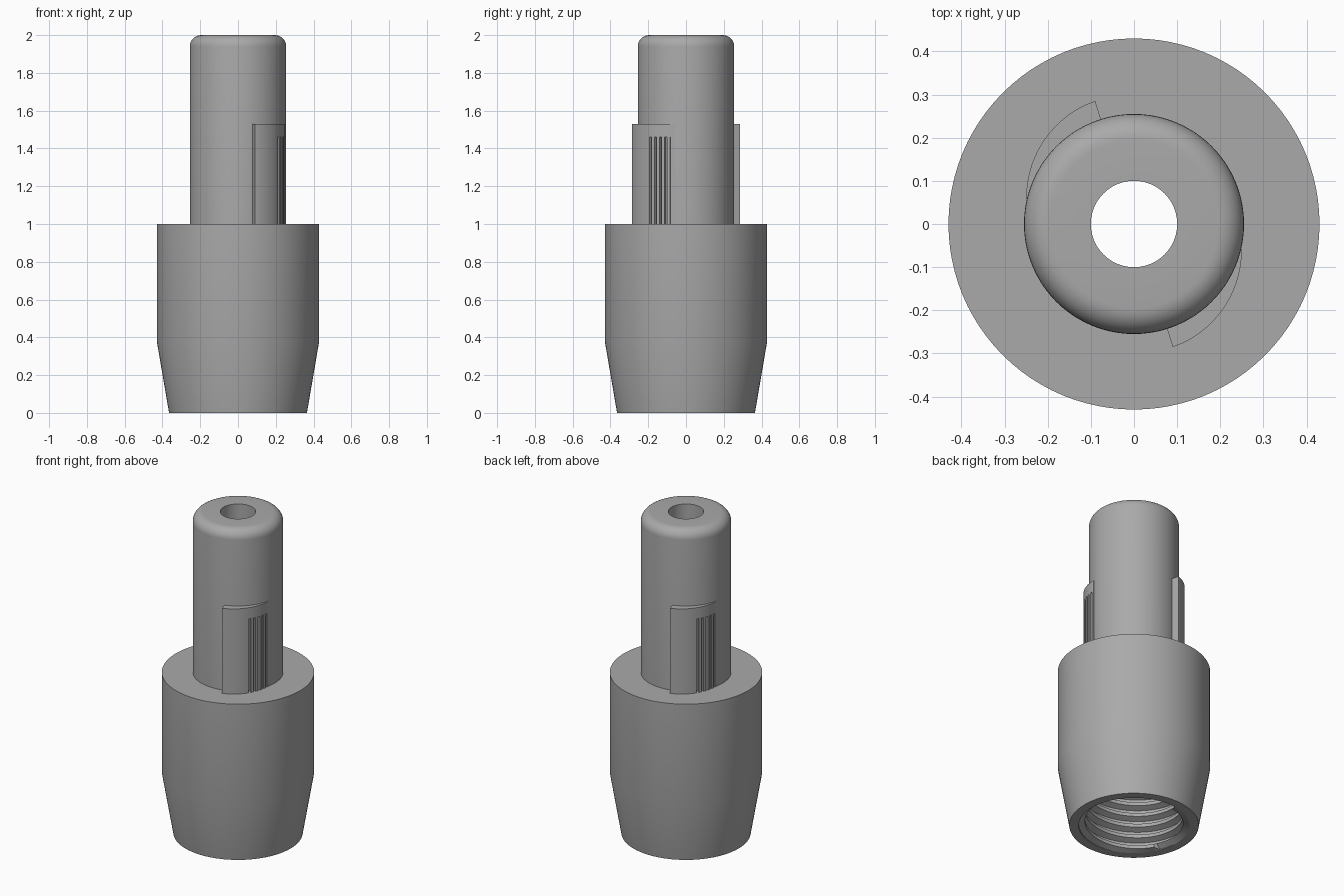
import bpy, bmesh, math
from mathutils import Vector

cube = bpy.data.objects.get("Cube")
if cube:
    bpy.data.objects.remove(cube, do_unlink=True)

grey = bpy.data.materials.new("satin grey")
grey.use_nodes = True
COLOUR = (0.4, 0.4, 0.4, 1)
grey.diffuse_color = COLOUR
grey.node_tree.nodes["Principled BSDF"].inputs["Base Color"].default_value = COLOUR

SEG = 96
TURN = 2 * math.pi
BORE_R, BORE_TOP, HOLE_R = 0.312, 0.8, 0.1
STEM_R, FILLET = 0.255, 0.06


def make_object(name, bm, angle=30):
    bmesh.ops.remove_doubles(bm, verts=bm.verts, dist=1e-5)
    mesh = bpy.data.meshes.new(name)
    bm.to_mesh(mesh)
    bm.free()
    mesh.materials.append(grey)
    obj = bpy.data.objects.new(name, mesh)
    bpy.context.collection.objects.link(obj)
    bpy.ops.object.select_all(action="DESELECT")
    obj.select_set(True)
    bpy.context.view_layer.objects.active = obj
    bpy.ops.object.shade_smooth_by_angle(angle=math.radians(angle))
    return obj


def skin(rows):
    """Closed rings of points, joined one to the next with quads."""
    bm = bmesh.new()
    rings = [[bm.verts.new(p) for p in row] for row in rows]
    for a, b in zip(rings, rings[1:]):
        for i in range(SEG):
            j = (i + 1) % SEG
            bm.faces.new((a[i], a[j], b[j], b[i]))
    return bm


def polar(r, t, z):
    return Vector((r * math.cos(t), r * math.sin(t), z))


# Turned body: tapered collar, stem with rounded top, and through hole
fillet = [(STEM_R - FILLET + FILLET * math.cos(a), 2 - FILLET + FILLET * math.sin(a))
          for a in (math.pi / 2 * k / 8 for k in range(9))]
profile = [(BORE_R, 0), (0.365, 0), (0.43, 0.38), (0.43, 1), (STEM_R, 1),
           *fillet, (HOLE_R, 2), (HOLE_R, BORE_TOP), (BORE_R, BORE_TOP)]
make_object("body", skin([[polar(r, TURN * i / SEG, z) for i in range(SEG)]
                          for r, z in profile]))

# Internal screw thread, a wall whose radius follows a helix
PITCH, DEPTH = 0.07, 0.035
thread_steps = [(0, 0), (0.3, 0), (0.5, DEPTH), (0.8, DEPTH)]
bm = bmesh.new()
columns = []
for i in range(SEG + 1):
    column = []
    for turn in range(-1, int(BORE_TOP / PITCH) + 2):
        for part, depth in thread_steps:
            z = (turn + part + i / SEG) * PITCH
            inside = 0.005 < z < BORE_TOP - 0.005
            z = min(max(z, 0), BORE_TOP)
            column.append(bm.verts.new(polar(BORE_R - depth * inside, TURN * i / SEG, z)))
    columns.append(column)
for a, b in zip(columns, columns[1:]):
    for k in range(len(a) - 1):
        bm.faces.new((a[k], a[k + 1], b[k + 1], b[k]))
bmesh.ops.dissolve_degenerate(bm, dist=1e-5, edges=bm.edges)
make_object("bore_thread", bm)


# Side lugs: a cam shape that fades into the stem, toothed below its cap
START, END = math.radians(-72.5), math.radians(-13)


def cam_radius(f):
    """Outer radius along the lug, f running from its step to its thin end."""
    return 0.299 - 0.043 * f ** 1.6


def cam_point(f, drop=0):
    t = START + (END - START) * f
    return polar(cam_radius(f) - drop, t, 0)


def prism(name, outline, z0, z1, spin):
    bm = bmesh.new()
    c, s = math.cos(spin), math.sin(spin)
    low, high = [[bm.verts.new((p.x * c - p.y * s, p.x * s + p.y * c, z)) for p in outline]
                 for z in (z0, z1)]
    bm.faces.new(low[::-1])
    bm.faces.new(high)
    for i in range(len(low)):
        j = (i + 1) % len(low)
        bm.faces.new((low[i], low[j], high[j], high[i]))
    make_object(name, bm, 20)


inner = [polar(0.235, END + (START - END) * k / 8, 0) for k in range(9)]
smooth_cam = [cam_point(k / 24) for k in range(25)]

# Narrow grooves between flat-topped ribs on the thin half
TEETH, FIRST = 5, 0.5
toothed_cam = [cam_point(FIRST * k / 12) for k in range(13)]
for k in range(TEETH):
    f = FIRST + (1 - FIRST) * k / TEETH
    w = (1 - FIRST) / TEETH
    toothed_cam += [cam_point(f + 0.02 * w, 0.02), cam_point(f + 0.4 * w, 0.02),
                    cam_point(f + 0.45 * w), cam_point(f + w)]

for side, spin in (("front", 0), ("back", math.pi)):
    prism(side + "_lug_cap", smooth_cam + inner, 1.46, 1.53, spin)
    prism(side + "_lug_ribs", toothed_cam + inner, 1.0, 1.46, spin)
